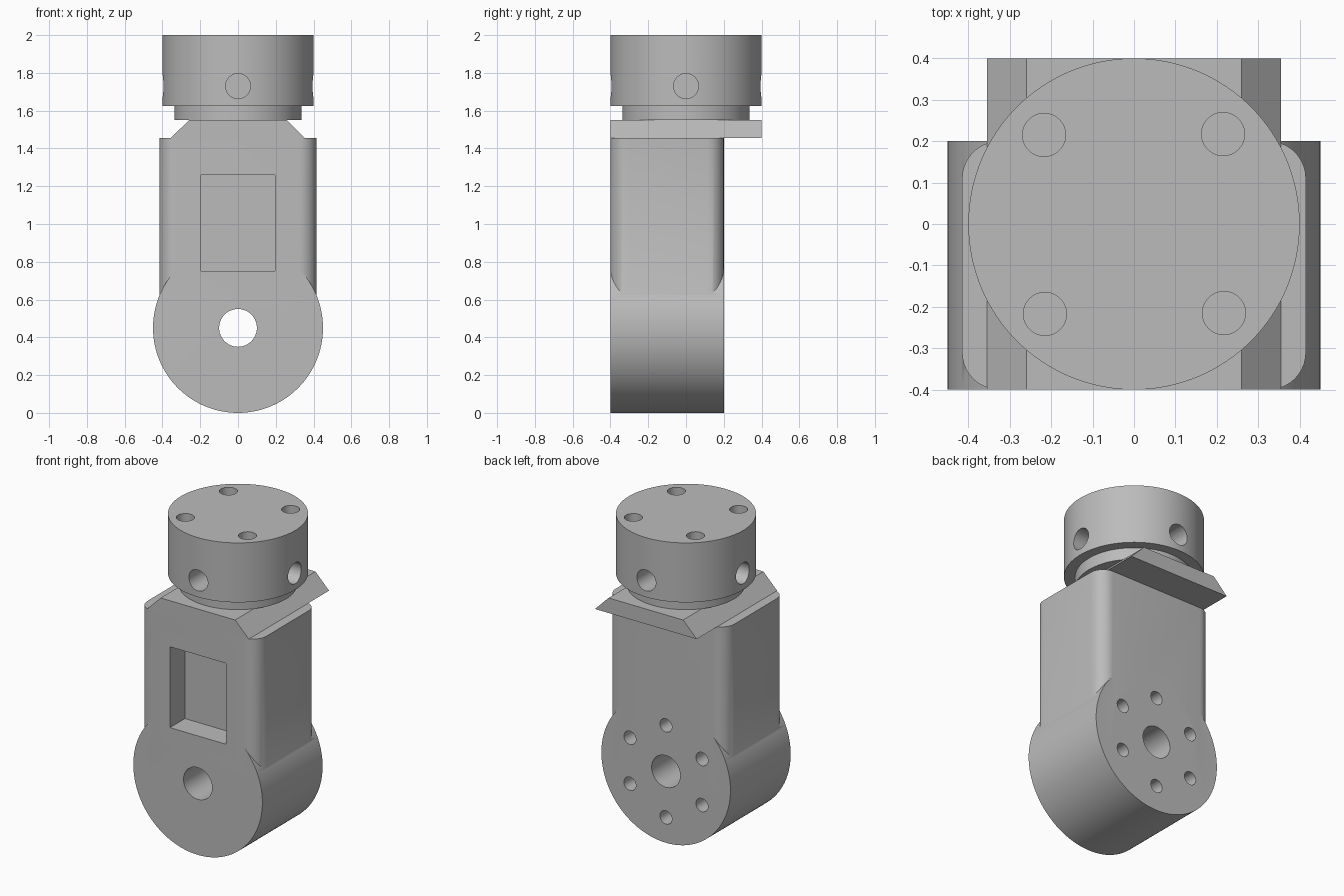
import bpy, bmesh, math
from mathutils import Matrix, Vector

cube = bpy.data.objects.get("Cube")
if cube:
    bpy.data.objects.remove(cube)

grey = bpy.data.materials.new("plain grey")
grey.use_nodes = True
grey.diffuse_color = (0.5, 0.5, 0.5, 1)
grey.node_tree.nodes["Principled BSDF"].inputs["Base Color"].default_value = (0.5, 0.5, 0.5, 1)


def add_rod(bm, start, end, radius, sides=48):
    """Cylinder between two points."""
    a, b = Vector(start), Vector(end)
    turn = (b - a).to_track_quat("Z", "Y").to_matrix().to_4x4()
    bmesh.ops.create_cone(bm, cap_ends=True, segments=sides, radius1=radius, radius2=radius,
                          depth=(b - a).length, matrix=Matrix.Translation((a + b) / 2) @ turn)


def add_box(bm, low, high, round_radius=0):
    """Box between two corners, optionally with rounded upright edges."""
    low, high = Vector(low), Vector(high)
    made = bmesh.ops.create_cube(bm, size=1, matrix=Matrix.Translation((low + high) / 2)
                                 @ Matrix.Diagonal((high - low).to_4d()))
    if round_radius:
        upright = {e for v in made["verts"] for e in v.link_edges
                   if abs(e.verts[0].co.z - e.verts[1].co.z) > 0.01}
        bmesh.ops.bevel(bm, geom=list(upright), offset=round_radius, segments=10,
                        profile=0.5, affect="EDGES")


def make(name, bm):
    bmesh.ops.recalc_face_normals(bm, faces=bm.faces)
    mesh = bpy.data.meshes.new(name)
    bm.to_mesh(mesh)
    bm.free()
    mesh.materials.append(grey)
    obj = bpy.data.objects.new(name, mesh)
    bpy.context.collection.objects.link(obj)
    return obj


def combine(obj, other, operation):
    """Apply a boolean and remove the second object."""
    other.hide_render = True
    mod = obj.modifiers.new("boolean", "BOOLEAN")
    mod.operation, mod.object, mod.solver = operation, other, "EXACT"
    bpy.context.view_layer.objects.active = obj
    bpy.ops.object.modifier_apply(modifier=mod.name)
    bpy.data.objects.remove(other)


FRONT, BACK, HUB_Z = -0.4, 0.2, 0.45

# Round pivot at the bottom
bm = bmesh.new()
add_rod(bm, (0, FRONT, HUB_Z), (0, BACK, HUB_Z), 0.45, 128)
housing = make("joint_housing", bm)

# Upright body with rounded edges
bm = bmesh.new()
add_box(bm, (-0.415, FRONT, 0.6), (0.415, BACK, 1.455), 0.09)
combine(housing, make("body", bm), "UNION")

# Pivot bore, bolt circle on the back, pocket on the front
bm = bmesh.new()
add_rod(bm, (0, -0.6, HUB_Z), (0, 0.4, HUB_Z), 0.1)
for i in range(6):
    a = math.radians(90 + 60 * i)
    x, z = 0.29 * math.cos(a), HUB_Z + 0.29 * math.sin(a)
    add_rod(bm, (x, 0.05, z), (x, 0.4, z), 0.042, 32)
add_box(bm, (-0.195, -0.6, 0.75), (0.195, FRONT + 0.15, 1.26))
combine(housing, make("housing_cutter", bm), "DIFFERENCE")

# Dovetail plate, running front to back
bm = bmesh.new()
profile = [(-0.355, 1.455), (0.355, 1.455), (0.26, 1.55), (-0.26, 1.55)]
face = bm.faces.new([bm.verts.new((x, -0.4, z)) for x, z in profile])
side = bmesh.ops.extrude_face_region(bm, geom=[face])["geom"]
bmesh.ops.translate(bm, vec=(0, 0.8, 0), verts=[v for v in side if isinstance(v, bmesh.types.BMVert)])
plate = make("dovetail_plate", bm)

# Neck under the coupling
bm = bmesh.new()
add_rod(bm, (0, 0, 1.55), (0, 0, 1.625), 0.337, 96)
neck = make("neck", bm)

# Coupling with four side holes and four top holes
bm = bmesh.new()
add_rod(bm, (0, 0, 1.625), (0, 0, 2), 0.4, 128)
coupling = make("coupling", bm)
bm = bmesh.new()
for i in range(4):
    spin = Matrix.Rotation(math.radians(90 * i), 3, "Z")
    add_rod(bm, spin @ Vector((0.2, 0, 1.73)), spin @ Vector((0.6, 0, 1.73)), 0.066)
    add_rod(bm, spin @ Vector((0.215, 0.217, 1.8)), spin @ Vector((0.215, 0.217, 2.2)), 0.052)
combine(coupling, make("coupling_cutter", bm), "DIFFERENCE")

# Smooth curved sides, keep sharp edges
bpy.ops.object.select_all(action="DESELECT")
for obj in (housing, plate, neck, coupling):
    obj.select_set(True)
bpy.context.view_layer.objects.active = housing
bpy.ops.object.shade_smooth_by_angle(angle=math.radians(30))
